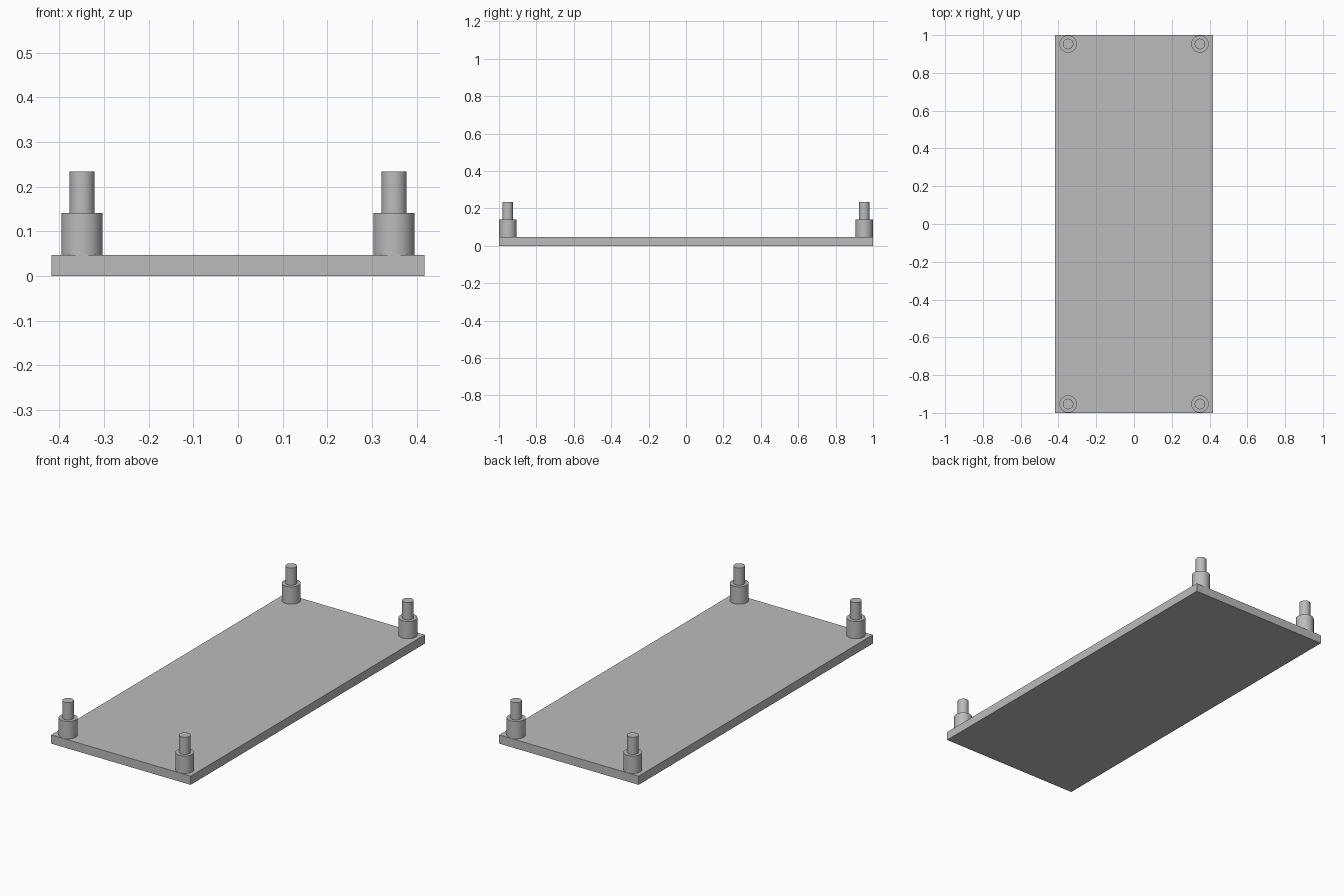
import bpy
import bmesh
import math
from mathutils import Matrix

cube = bpy.data.objects.get("Cube")
if cube:
    bpy.data.objects.remove(cube, do_unlink=True)

WIDTH, LENGTH, THICK = 0.834, 2.0, 0.047
POST_X, POST_Y = 0.349, 0.953
POST_R, POST_TOP = 0.046, 0.141
PIN_R, PIN_TOP = 0.028, 0.234
SEGMENTS = 48

grey = bpy.data.materials.new("plain grey")
grey.use_nodes = True
colour = (0.5, 0.5, 0.5, 1)
grey.diffuse_color = colour
grey.node_tree.nodes["Principled BSDF"].inputs["Base Color"].default_value = colour


def add_object(name, bm):
    mesh = bpy.data.meshes.new(name)
    bmesh.ops.recalc_face_normals(bm, faces=bm.faces)
    bm.to_mesh(mesh)
    bm.free()
    mesh.materials.append(grey)
    obj = bpy.data.objects.new(name, mesh)
    bpy.context.collection.objects.link(obj)
    return obj


# Flat base plate
bm = bmesh.new()
bmesh.ops.create_cube(bm, size=1, matrix=Matrix.Translation((0, 0, THICK / 2))
                      @ Matrix.Diagonal((WIDTH, LENGTH, THICK, 1)))
add_object("base_plate", bm)


# Stepped post: wide standoff with a narrow pin, spun from one profile
def stepped_post(name, x, y):
    profile = [(0, THICK), (POST_R, THICK), (POST_R, POST_TOP),
               (PIN_R, POST_TOP), (PIN_R, PIN_TOP), (0, PIN_TOP)]
    bm = bmesh.new()
    verts = [bm.verts.new((r, 0, z)) for r, z in profile]
    edges = [bm.edges.new(pair) for pair in zip(verts, verts[1:])]
    bmesh.ops.spin(bm, geom=verts + edges, cent=(0, 0, 0), axis=(0, 0, 1),
                   angle=math.tau, steps=SEGMENTS)
    bmesh.ops.remove_doubles(bm, verts=bm.verts, dist=0.0001)
    obj = add_object(name, bm)
    obj.location = (x, y, 0)
    bpy.ops.object.select_all(action="DESELECT")
    obj.select_set(True)
    bpy.context.view_layer.objects.active = obj
    bpy.ops.object.shade_smooth_by_angle(angle=math.radians(30))


# One post in each corner
for end, sy in (("front", -1), ("back", 1)):
    for side, sx in (("right", -1), ("left", 1)):
        stepped_post(f"{end}_{side}_post", sx * POST_X, sy * POST_Y)
